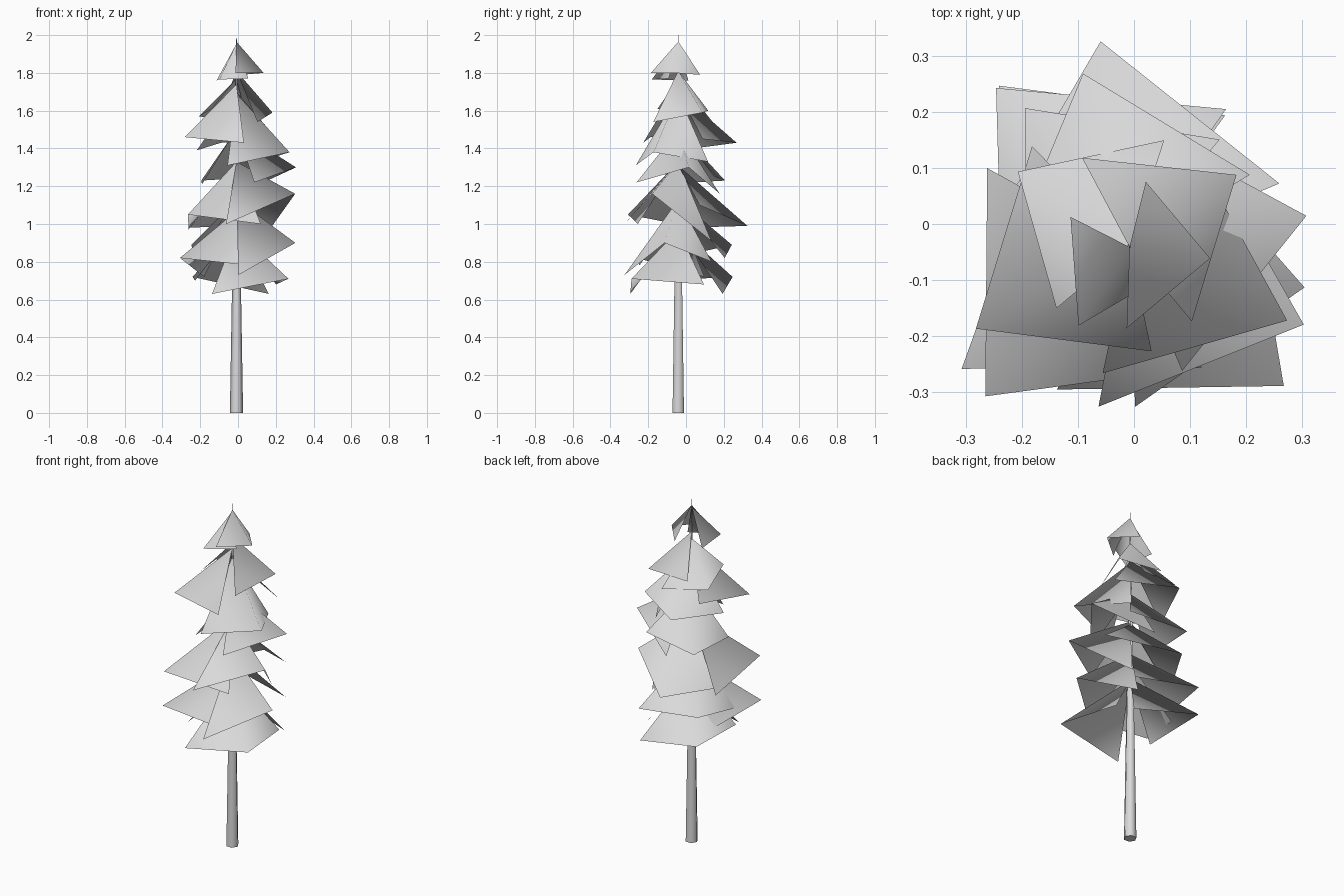
import bpy
import bmesh
from math import radians, sin, cos
from mathutils import Matrix, Vector

default_cube = bpy.data.objects.get("Cube")
if default_cube:
    bpy.data.objects.remove(default_cube, do_unlink=True)

# One plain colour for the whole tree
grey = bpy.data.materials.new("plain_grey")
grey.use_nodes = True
colour = (0.7, 0.7, 0.7, 1)
grey.diffuse_color = colour
grey.node_tree.nodes["Principled BSDF"].inputs["Base Color"].default_value = colour

AXIS = Vector((-0.008, -0.041, 0))


def finish(name, bm):
    """Turn a bmesh into a named, smooth shaded object."""
    mesh = bpy.data.meshes.new(name)
    for face in bm.faces:
        face.smooth = True
    bm.to_mesh(mesh)
    bm.free()
    mesh.materials.append(grey)
    obj = bpy.data.objects.new(name, mesh)
    bpy.context.collection.objects.link(obj)
    return obj


def make_bough(name, step, heading, peak_height, reaches, heights):
    """Drooping folded sheet: a peak on the trunk and three rim corners."""
    bm = bmesh.new()
    peak = bm.verts.new(AXIS + Vector((0, 0, peak_height)))
    rim = []
    for side, reach, height in zip((-1, 0, 1), reaches, heights):
        angle = radians(heading + side * step)
        corner = Vector((reach * cos(angle), reach * sin(angle), height))
        rim.append(bm.verts.new(AXIS + corner))
    for first, second in zip(rim, rim[1:]):
        bm.faces.new((peak, first, second))
    return finish(name, bm)


def make_tier(tier, step, boughs):
    """Boughs of one tier: heading, peak, corner reaches, corner heights."""
    for number, bough in enumerate(boughs, start=1):
        make_bough(f"{tier}_bough_{number}", step, *bough)


# Trunk: a thin spike running up through every tier
bm = bmesh.new()
bmesh.ops.create_cone(bm, cap_ends=True, segments=6, radius1=0.035,
                      radius2=0.001, depth=2,
                      matrix=Matrix.Rotation(radians(90), 4, "Z"))
bmesh.ops.translate(bm, verts=bm.verts, vec=AXIS + Vector((0, 0, 1)))
trunk = finish("trunk", bm)
bpy.context.view_layer.objects.active = trunk
trunk.select_set(True)
bpy.ops.object.shade_smooth_by_angle(angle=radians(65))
trunk.select_set(False)

# Boughs from the top of the tree downwards
make_tier("crown", 84, [
    (-8, 1.965, (.145, .145, .12), (1.8, 1.8, 1.79)),
    (237, 1.955, (.118, .167, .08), (1.76, 1.765, 1.77)),
    (34, 1.81, (.173, .23, .18), (1.54, 1.59, 1.6)),
])
make_tier("upper", 74, [
    (146, 1.77, (.2, .24, .17), (1.53, 1.57, 1.61)),
    (208, 1.74, (.25, .31, .19), (1.5, 1.46, 1.43)),
    (105, 1.7, (.25, .32, .21), (1.45, 1.43, 1.39)),
])
make_tier("middle", 77, [
    (-25, 1.69, (.23, .31, .2), (1.31, 1.38, 1.33)),
    (127, 1.5, (.25, .31, .2), (1.25, 1.23, 1.21)),
    (10, 1.5, (.24, .32, .22), (1.22, 1.3, 1.16)),
    (-24, 1.33, (.29, .34, .22), (1, 1.16, .91)),
])
make_tier("lower", 75, [
    (226, 1.33, (.29, .37, .25), (.97, 1.05, 1)),
    (98, 1.31, (.29, .37, .25), (1.1, .99, .98)),
    (130, 1.13, (.3, .37, .25), (.82, .89, .8)),
    (-13, 1.13, (.285, .32, .2), (.73, .9, .8)),
    (216, 1.07, (.22, .37, .22), (.72, .82, .78)),
    (-42, .97, (.285, .37, .25), (.63, .71, .68)),
    (129, .98, (.29, .37, .24), (.63, .72, .7)),
])
